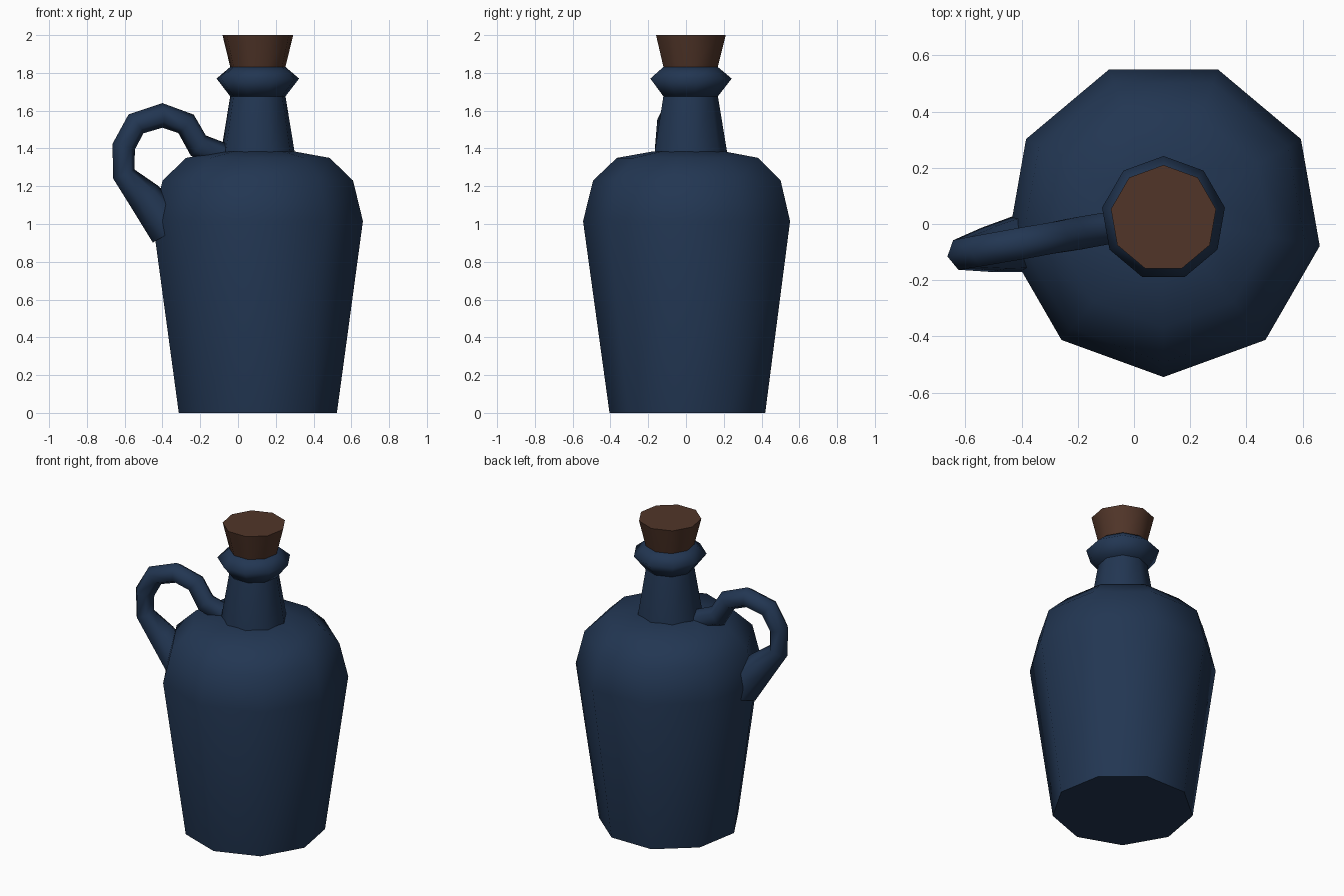
import bpy, bmesh
from math import cos, sin, pi, radians, hypot
from mathutils import Vector

if "Cube" in bpy.data.objects:
    bpy.data.objects.remove(bpy.data.objects["Cube"])

CX, CY = 0.105, 0.02   # axis of the bottle
SIDES = 9


def material(name, color):
    m = bpy.data.materials.new(name)
    m.diffuse_color = (*color, 1)
    m.use_nodes = True
    m.node_tree.nodes["Principled BSDF"].inputs["Base Color"].default_value = m.diffuse_color
    return m


glass = material("blue_glass", (0.016, 0.037, 0.085))
cork_mat = material("cork", (0.082, 0.036, 0.022))


def loft(name, rings, mat, smooth):
    """Skin a list of point rings, capping both ends."""
    bm = bmesh.new()
    loops = [[bm.verts.new(p) for p in ring] for ring in rings]
    n = len(loops[0])
    for a, b in zip(loops, loops[1:]):
        for i in range(n):
            j = (i + 1) % n
            bm.faces.new((a[i], a[j], b[j], b[i]))
    bm.faces.new(loops[0][::-1])
    bm.faces.new(loops[-1])
    bmesh.ops.recalc_face_normals(bm, faces=bm.faces)
    me = bpy.data.meshes.new(name)
    bm.to_mesh(me)
    bm.free()
    me.materials.append(mat)
    ob = bpy.data.objects.new(name, me)
    bpy.context.collection.objects.link(ob)
    bpy.ops.object.select_all(action='DESELECT')
    ob.select_set(True)
    bpy.context.view_layer.objects.active = ob
    bpy.ops.object.shade_smooth_by_angle(angle=radians(smooth))
    return ob


def turned(name, profile, phase, mat, smooth):
    """Nine-sided turned form from (radius, z) pairs."""
    rings = [[(CX + r * cos(phase + 2 * pi * i / SIDES),
               CY + r * sin(phase + 2 * pi * i / SIDES), z)
              for i in range(SIDES)] for r, z in profile]
    return loft(name, rings, mat, smooth)


# Body has a corner facing the front, neck and cork a flat
turned("body", [(0.425, 0), (0.565, 1.015), (0.512, 1.23), (0.386, 1.35),
                (0.19, 1.385)], -pi / 2, glass, 60)
turned("neck", [(0.198, 1.36), (0.197, 1.385), (0.148, 1.68)],
       pi / 2, glass, 60)
turned("lip", [(0.148, 1.675), (0.222, 1.77), (0.15, 1.83)],
       pi / 2, glass, 85)
turned("cork", [(0.14, 1.80), (0.148, 1.83), (0.19, 2.0)],
       pi / 2, cork_mat, 60)

# Handle: hexagonal tube in the vertical plane through the left body corner
out = Vector((-cos(radians(10)), -sin(radians(10)), 0))
side = Vector((-out.y, out.x, 0))
path = [(-0.03, 1.345, 0.065), (-0.21, 1.415, 0.067), (-0.275, 1.53, 0.064),
        (-0.40, 1.575, 0.065), (-0.54, 1.53, 0.064), (-0.605, 1.41, 0.062),
        (-0.605, 1.265, 0.062), (-0.495, 1.145, 0.092), (-0.36, 0.975, 0.118)]
rings = []
for k, (x, z, r) in enumerate(path):
    p, q = path[max(k - 1, 0)], path[min(k + 1, len(path) - 1)]
    dx, dz = p[0] - q[0], q[1] - p[1]      # outward distance, height
    d = hypot(dx, dz)
    normal = (out * dz + Vector((0, 0, -dx))) / d
    c = Vector((CX, CY, z)) + out * ((CX - x) / cos(radians(10)))
    rings.append([c + r * (cos(a) * normal + sin(a) * side)
                  for a in (i * pi / 3 for i in range(6))])
loft("handle", rings, glass, 85)
